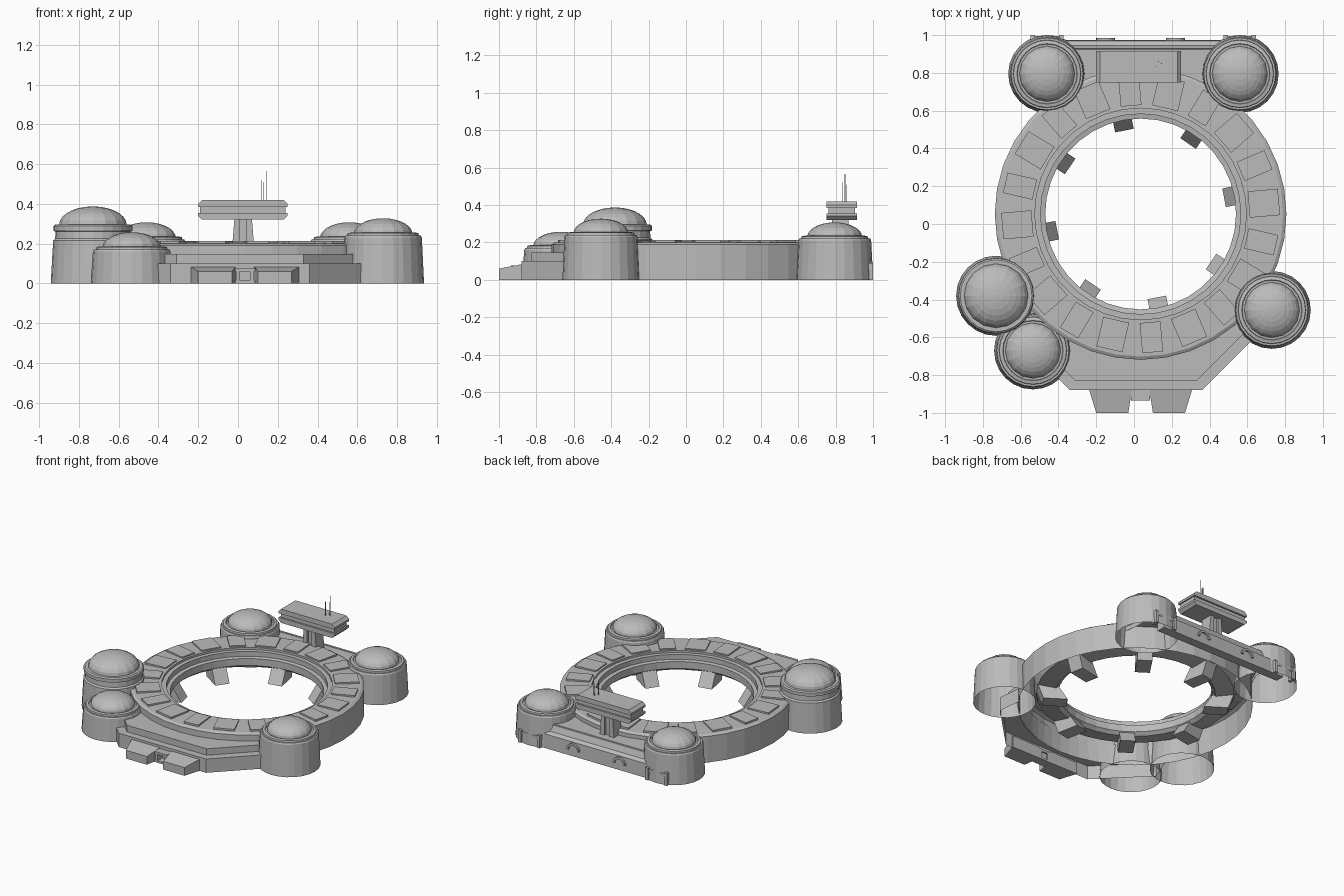
import bpy, bmesh, math
from mathutils import Matrix, Vector

old = bpy.data.objects.get("Cube")
if old:
    bpy.data.objects.remove(old, do_unlink=True)

grey = bpy.data.materials.new("plain grey")
grey.use_nodes = True
grey.diffuse_color = (0.5, 0.5, 0.5, 1)
grey.node_tree.nodes["Principled BSDF"].inputs["Base Color"].default_value = (0.5, 0.5, 0.5, 1)

CX, CY = 0.035, 0.053      # ring centre


def finish(name, bm, matrix=None):
    if matrix:
        bm.transform(matrix)
    me = bpy.data.meshes.new(name)
    bm.to_mesh(me)
    bm.free()
    me.materials.append(grey)
    ob = bpy.data.objects.new(name, me)
    bpy.context.collection.objects.link(ob)
    return ob


def lathe(name, profile, x, y, segs):
    """Open surface of revolution from (radius, z) points."""
    bm = bmesh.new()
    vs = [bm.verts.new((r, 0, z)) for r, z in profile]
    es = [bm.edges.new(p) for p in zip(vs, vs[1:])]
    bmesh.ops.spin(bm, geom=vs + es, cent=(0, 0, 0), axis=(0, 0, 1),
                   angle=math.tau, steps=segs, use_duplicate=False)
    bmesh.ops.remove_doubles(bm, verts=bm.verts, dist=0.0002)
    bmesh.ops.recalc_face_normals(bm, faces=bm.faces)
    return finish(name, bm, Matrix.Translation((x, y, 0)))


def extrude(name, points, vector, matrix=None, open_base=False):
    """Solid swept from a flat outline of 3D points."""
    bm = bmesh.new()
    base = bm.faces.new([bm.verts.new(p) for p in points])
    out = bmesh.ops.extrude_face_region(bm, geom=[base], use_keep_orig=True)
    top = [g for g in out["geom"] if isinstance(g, bmesh.types.BMVert)]
    bmesh.ops.translate(bm, verts=top, vec=vector)
    bmesh.ops.recalc_face_normals(bm, faces=bm.faces)
    if open_base:
        bmesh.ops.delete(bm, geom=[base], context='FACES_ONLY')
    return finish(name, bm, matrix)


def prism(name, outline, z0, z1, open_base=False):
    return extrude(name, [(x, y, z0) for x, y in outline], (0, 0, z1 - z0), None, open_base)


def box(name, x0, x1, y0, y1, z0, z1, matrix=None):
    pts = [(x0, y0, z0), (x1, y0, z0), (x1, y1, z0), (x0, y1, z0)]
    return extrude(name, pts, (0, 0, z1 - z0), matrix)


def arc(a0, a1, r=0.765, n=20):
    angles = [math.radians(a0 + (a1 - a0) * i / n) for i in range(n + 1)]
    return [(CX + r * math.cos(a), CY + r * math.sin(a)) for a in angles]


def around(angle):
    return Matrix.Translation((CX, CY, 0)) @ Matrix.Rotation(math.radians(angle), 4, 'Z')


# Main ring: outer wall, sloping roof, stepped inner lip and underside
lathe("main_ring", [(0.772, 0), (0.772, 0.19), (0.755, 0.2), (0.56, 0.205), (0.56, 0.19),
                    (0.53, 0.19), (0.53, 0.155), (0.505, 0.15), (0.505, 0.1),
                    (0.53, 0.08), (0.65, 0.1), (0.68, 0.19)], CX, CY, 36)

# Raised roof panels, alternating narrow and wide
for i in range(20):
    w = 0.055 if i % 2 else 0.07
    box("roof_panel", 0.575, 0.735, -w, w, 0.195, 0.213, around(i * 18 + 5))

# Splayed legs under the inner lip
for i in range(8):
    leg = [(0.45, -0.05, 0), (0.61, -0.05, 0), (0.65, -0.05, 0.11), (0.52, -0.05, 0.11)]
    extrude("ring_leg", leg, (0, 0.1, 0), around(i * 45 + 11))


# Domed towers
def dome(r, z, h, n=7):
    return [(r * math.cos(t), z + h * math.sin(t))
            for t in (math.pi / 2 * i / n for i in range(n + 1))]


for name, x, y, h in (("back_right_tower", -0.46, 0.795, 0.22),
                      ("back_left_tower", 0.56, 0.795, 0.22),
                      ("front_left_tower", 0.73, -0.455, 0.24),
                      ("small_front_tower", -0.535, -0.67, 0.17)):
    lathe(name, [(0.206, 0), (0.195, h - 0.01), (0.19, h), (0.18, h), (0.178, h + 0.012),
                 (0.16, h + 0.016), (0.157, h + 0.01), (0.145, h + 0.01)], x, y, 24)
    lathe(name + "_dome", dome(0.147, h + 0.01, 0.077), x, y, 16)
lathe("tall_tower", [(0.212, 0), (0.2, 0.215), (0.19, 0.225), (0.188, 0.26), (0.199, 0.264),
                     (0.199, 0.288), (0.19, 0.295), (0.168, 0.295)], -0.73, -0.38, 24)
lathe("tall_tower_dome", dome(0.17, 0.295, 0.092), -0.73, -0.38, 16)

# Front terraces wrapped against the ring
prism("lower_terrace", [(-0.66, -0.56), (-0.34, -0.88), (0.36, -0.88), (0.68, -0.56)]
      + arc(-35, -145), 0, 0.1, True)
prism("upper_terrace", [(-0.61, -0.53), (-0.31, -0.83), (0.33, -0.83), (0.63, -0.53)]
      + arc(-37, -143), 0.1, 0.147, True)

# Entrance: two sloped wings around a recessed door
for s in (-1, 1):
    bm = bmesh.new()
    foot = [(0.065, -1.0), (0.235, -1.0), (0.275, -0.87), (0.045, -0.87)]
    lo = [bm.verts.new((CX + s * x, y, 0)) for x, y in foot]
    hi = [bm.verts.new((CX + s * x, y, 0.06 if y < -0.9 else 0.085)) for x, y in foot]
    bm.faces.new(lo)
    bm.faces.new(hi)
    for i in range(4):
        j = (i + 1) % 4
        bm.faces.new((lo[i], lo[j], hi[j], hi[i]))
    bmesh.ops.recalc_face_normals(bm, faces=bm.faces)
    finish("entrance_wing", bm)
    box("door_post", CX + s * 0.035 - 0.01, CX + s * 0.035 + 0.01, -0.935, -0.87, 0, 0.075)
box("door_lintel", CX - 0.05, CX + 0.05, -0.935, -0.87, 0.06, 0.077)
box("door_sill", CX - 0.05, CX + 0.05, -0.935, -0.87, 0, 0.014)

# Back deck and its sloping outer wall
prism("back_deck", [(0.56, 0.7), (0.56, 0.93), (-0.46, 0.93), (-0.46, 0.7)]
      + arc(135, 45), 0.13, 0.162, True)
wall = [(-0.46, 0.975, 0), (-0.46, 0.97, 0.1), (-0.46, 0.945, 0.115),
        (-0.46, 0.925, 0.165), (-0.46, 0.91, 0.165), (-0.46, 0.91, 0)]
extrude("back_wall", wall, (1.02, 0, 0))

# Arched vents on the back wall
for x in (-0.15, 0.22):
    half = [math.pi * i / 10 for i in range(11)]
    hood = [(x + 0.05 * math.cos(a), 0.94, 0.045 + 0.05 * math.sin(a)) for a in half]
    hood += [(x + 0.036 * math.cos(a), 0.94, 0.045 + 0.036 * math.sin(a)) for a in reversed(half)]
    extrude("vent_hood", hood, (0, 0.045, 0))

# Gates at the back of the rear towers
for x in (-0.46, 0.56):
    for s in (-1, 1):
        box("gate_post", x + s * 0.075 - 0.012, x + s * 0.075 + 0.012, 0.95, 1.0, 0, 0.09)
    box("gate_lintel", x - 0.075, x + 0.075, 0.96, 0.995, 0.06, 0.08)

# Control platform: tapered split stem, stacked slabs and antennas
for s in (-1, 1):
    stem = [(0.026 + s * 0.058, 0.78, 0.15), (0.026 + s * 0.018, 0.78, 0.15),
            (0.026 + s * 0.018, 0.78, 0.325), (0.026 + s * 0.044, 0.78, 0.325)]
    extrude("platform_stem", stem, (0, 0.09, 0))
box("stem_core", 0.0, 0.052, 0.795, 0.855, 0.15, 0.325)


def slab(name, z0, z1, bevel_low, bevel_high):
    c = 0.02
    pts = [(-0.2 + c * bevel_low, z0), (0.25 - c * bevel_low, z0),
           (0.25, z0 + c * bevel_low), (0.25, z1 - c * bevel_high),
           (0.25 - c * bevel_high, z1), (-0.2 + c * bevel_high, z1),
           (-0.2, z1 - c * bevel_high), (-0.2, z0 + c * bevel_low)]
    pts = list(dict.fromkeys(pts))
    extrude(name, [(x, 0.75, z) for x, z in pts], (0, 0.165, 0))


slab("platform_base", 0.32, 0.355, 1, 0)
slab("platform_roof", 0.385, 0.42, 0, 1)
box("platform_windows", -0.19, 0.24, 0.762, 0.903, 0.355, 0.385)
for x, y, z in ((0.117, 0.835, 0.52), (0.13, 0.86, 0.51), (0.145, 0.85, 0.565)):
    box("antenna", x - 0.002, x + 0.002, y - 0.002, y + 0.002, 0.42, z)
